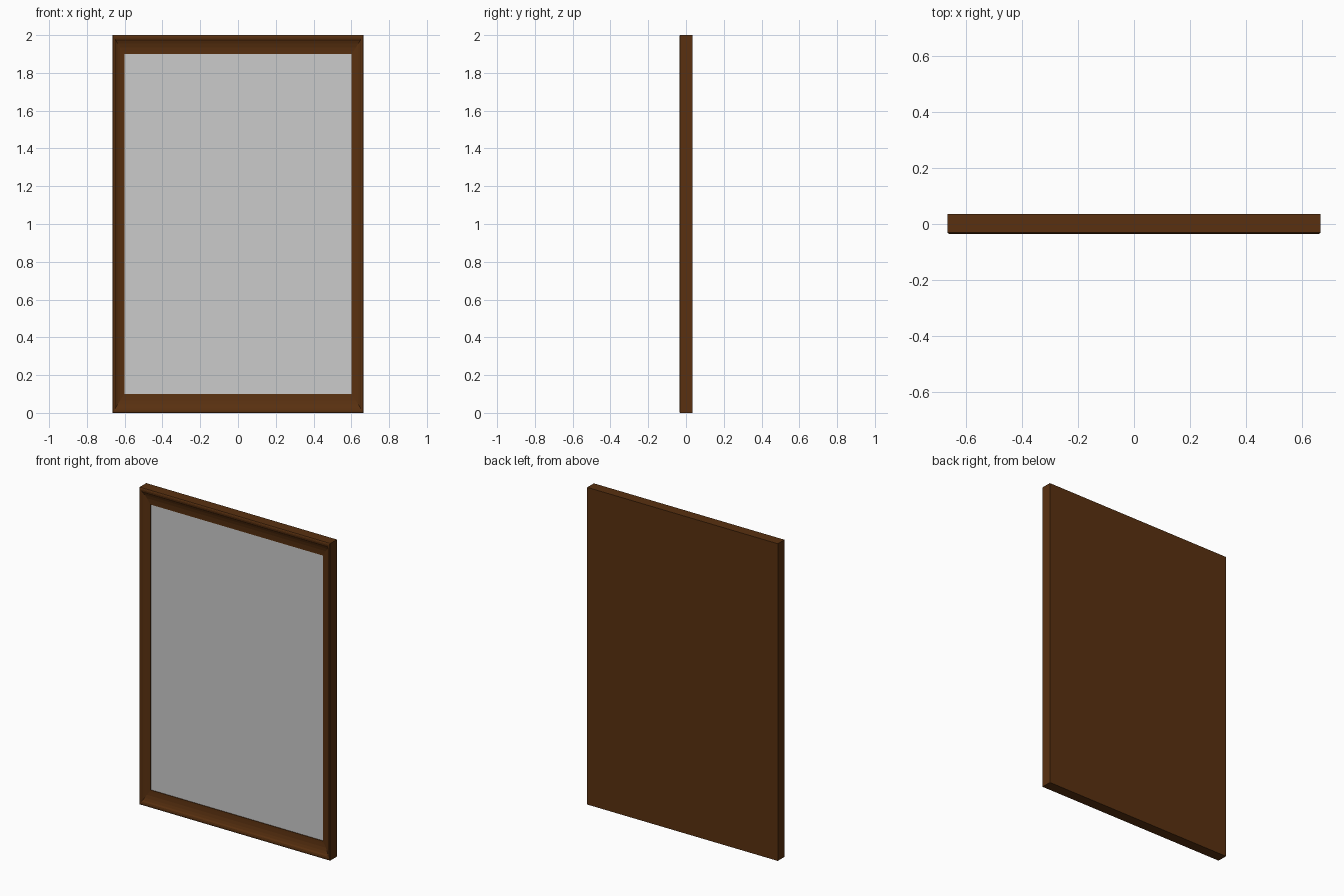
import bpy, bmesh

if "Cube" in bpy.data.objects:
    bpy.data.objects.remove(bpy.data.objects["Cube"])

W, H, D = 0.665, 2.0, 0.035      # half width, height, half depth
SIDE, RAIL = 0.063, 0.1          # moulding width on the sides / top and bottom
GLASS_Y = -0.009

wood = bpy.data.materials.new("dark_wood")
wood.diffuse_color = (0.10, 0.03, 0.005, 1)
wood.use_nodes = True
wood.node_tree.nodes["Principled BSDF"].inputs["Base Color"].default_value = wood.diffuse_color


def build(name, rings, cap_first=False, cap_last=False, mat=None):
    """Bridge mitred rectangular rings given as (inward fraction, y)."""
    bm = bmesh.new()
    loops = []
    for t, y in rings:
        x, z0, z1 = W - SIDE * t, RAIL * t, H - RAIL * t
        loops.append([bm.verts.new(p) for p in
                      ((-x, y, z0), (x, y, z0), (x, y, z1), (-x, y, z1))])
    for a, b in zip(loops, loops[1:]):
        for i in range(4):
            j = (i + 1) % 4
            bm.faces.new((a[i], a[j], b[j], b[i]))
    if cap_first:
        bm.faces.new(loops[0][::-1])
    if cap_last:
        bm.faces.new(loops[-1])
    bmesh.ops.recalc_face_normals(bm, faces=bm.faces)
    me = bpy.data.meshes.new(name)
    bm.to_mesh(me)
    bm.free()
    ob = bpy.data.objects.new(name, me)
    bpy.context.collection.objects.link(ob)
    if mat:
        me.materials.append(mat)
    return ob


# Wooden frame with flat back: outer lip, then a cove down to the glass
profile = [(0, D), (0, -0.031), (0.04, -0.034), (0.12, -D), (0.22, -0.033),
           (0.30, -0.027), (0.45, -0.021), (0.65, -0.016), (0.85, -0.014),
           (1.0, -0.013), (1.0, GLASS_Y + 0.002)]
build("frame", profile, cap_first=True, cap_last=True, mat=wood)

# Mirror pane filling the opening
build("mirror_glass", [(1.0, GLASS_Y + 0.001), (1.0, GLASS_Y)],
      cap_first=True, cap_last=True)
